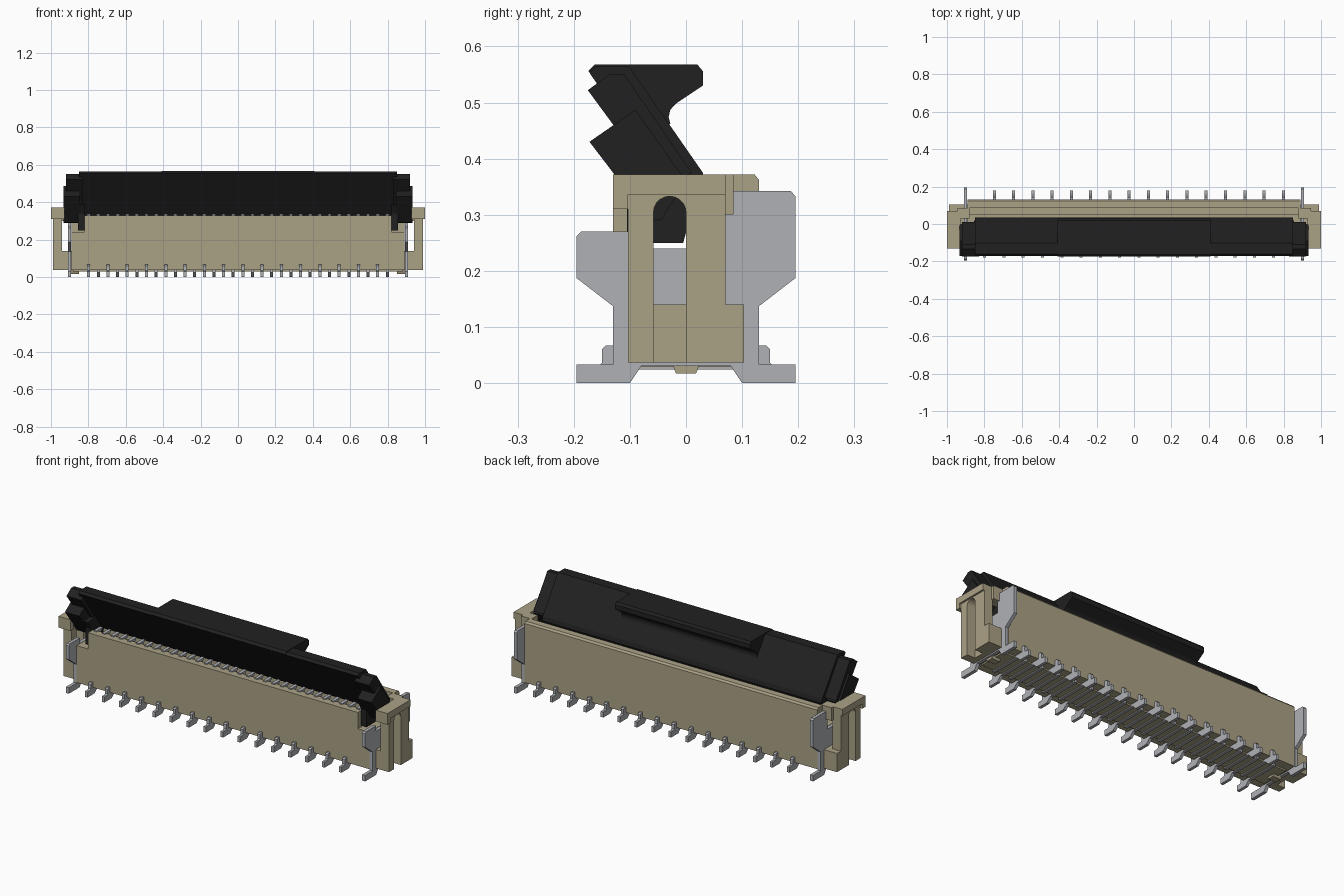
import bpy, bmesh, math


def material(name, r, g, b):
    m = bpy.data.materials.new(name)
    m.diffuse_color = (r, g, b, 1)
    return m


TAN = material("beige plastic", 0.41, 0.36, 0.24)
BLACK = material("black plastic", 0.015, 0.015, 0.015)
METAL = material("tinned metal", 0.43, 0.44, 0.47)


def part(name, mat, pieces):
    """One object from (yz profile, x0, x1) extrusions."""
    bm = bmesh.new()
    for prof, x0, x1 in pieces:
        a = [bm.verts.new((x0, y, z)) for y, z in prof]
        b = [bm.verts.new((x1, y, z)) for y, z in prof]
        bm.faces.new(a)
        bm.faces.new(b[::-1])
        n = len(a)
        for i in range(n):
            j = (i + 1) % n
            bm.faces.new((a[j], a[i], b[i], b[j]))
    bmesh.ops.recalc_face_normals(bm, faces=bm.faces)
    me = bpy.data.meshes.new(name)
    bm.to_mesh(me)
    bm.free()
    me.materials.append(mat)
    ob = bpy.data.objects.new(name, me)
    bpy.context.collection.objects.link(ob)
    return ob


def rect(y0, y1, z0, z1):
    return [(y0, z0), (y1, z0), (y1, z1), (y0, z1)]


def both(prof, x0, x1):
    """Same extrusion on the right and left ends."""
    return [(prof, x0, x1), (prof, -x1, -x0)]


# Housing: U-shaped trough with a tall back wall, lower front corners
def trough(front):
    return [(-.13, .037), (.13, .037), (.13, .362), (.122, .372), (.085, .372),
            (.085, .345), (.05, .345), (.05, .24), (-.085, .24),
            (-.085, front), (-.13, front)]


low = [(-.13, .037), (.13, .037), (.13, .362), (.122, .372), (.085, .372),
       (.085, .345), (.05, .345), (.05, .24), (-.13, .24)]
part("housing", TAN, [(trough(.33), -.82, .82)] + both(low, .82, .89))

# Housing underside: shallow rail and locating pegs
part("housing_underside", TAN,
     [(rect(-.08, .08, .029, .037), -.88, .88)]
     + both([(-.025, .037), (-.018, .017), (.018, .017), (.025, .037)], .85, .90))

# End posts: arched slot in a column, base block, top knob and link to back wall
arch = [(-.029 + .029 * math.cos(t), .304 + .029 * math.sin(t))
        for t in [math.pi * i / 10 for i in range(11)]]
column = [(-.103, .037), (-.103, .31), (-.13, .31), (-.13, .372), (.07, .372),
          (.07, .14), (.103, .14), (.103, .037), (0, .037)] + arch + [(-.058, .037)]
part("end_posts", TAN,
     both(column, .94, .99)
     + both(rect(-.103, .103, .037, .14), .885, .941)
     + both(rect(-.13, .07, .336, .372), .928, 1.0)
     + both(rect(-.13, -.103, .31, .337), .928, 1.0)
     + both(rect(.03, .085, .30, .372), .88, .945))

# Hold-down plates
plate = [(-.195, 0), (-.1, 0), (-.08, .03), (.08, .03), (.1, 0), (.195, 0),
         (.195, .033), (.13, .033), (.13, .137), (.195, .187), (.195, .333),
         (.187, .342), (.07, .342), (.07, .24), (-.1, .24), (-.1, .27),
         (-.187, .27), (-.195, .262), (-.195, .187), (-.13, .137),
         (-.13, .033), (-.195, .033)]
part("hold_down_plates", METAL, both(plate, .892, .910))

# Contacts: alternating front and back solder tails, blades inside the slot
tail = [(-.178, 0), (-.115, 0), (-.09, .024), (.09, .024), (.09, .05),
        (-.12, .067), (-.143, .067), (-.15, .06), (-.15, .036),
        (-.156, .03), (-.178, .03)]
blade = [(-.088, .23), (-.06, .23), (-.06, .32), (-.045, .336), (-.10, .336), (-.10, .328)]
tails, blades = [], []
for i in range(32):
    x = (i - 15.5) * .0515
    s = 1 if i % 2 == 0 else -1
    tails.append(([(s * y, z) for y, z in tail], x - .008, x + .008))
    blades.append((blade, x - .009, x + .009))
part("contact_tails", METAL, tails)
part("contact_blades", METAL, blades)

# Flip actuator: leaning slab with a pull ledge at the back
slab = [(-.16, .565), (-.102, .565), (.03, .375), (.036, .352), (.01, .30),
        (-.005, .31), (-.172, .553)]
ledge = [(-.162, .568), (.02, .568), (.03, .556), (.03, .53), (-.018, .498),
         (-.028, .487), (-.031, .474), (-.028, .462), (-.05, .45), (-.12, .49),
         (-.174, .556)]
part("actuator_slab", BLACK, [(slab, -.85, .85)])
part("actuator_ledge", BLACK, [(ledge, -.41, .41)])

# Actuator ends: upper ear, lower stop block and pivot leg
ear = [(-.175, .522), (-.135, .551), (-.11, .551), (.01, .375), (-.045, .345)]
stop = [(-.172, .43), (-.09, .487), (.0, .36), (-.045, .29), (-.07, .292), (-.13, .375)]
leg = [(-.105, .25), (-.005, .25), (.02, .34), (-.02, .40), (-.13, .385), (-.105, .34)]
part("actuator_ears", BLACK, both(ear, .83, .92))
part("actuator_stops", BLACK, both(stop, .845, .932))
part("actuator_pivot_legs", BLACK, both(leg, .822, .855))
